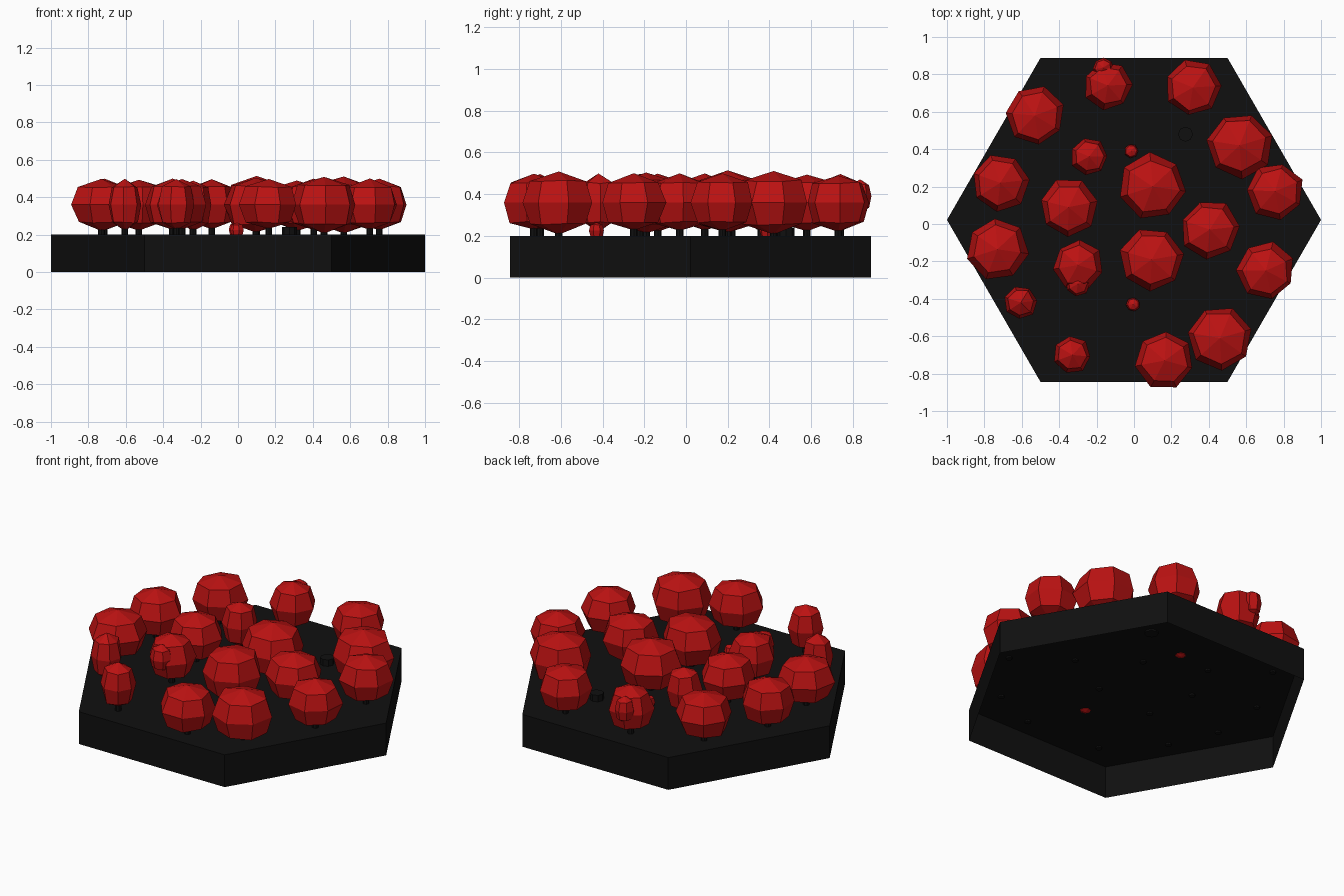
import bpy, bmesh, math, random

if "Cube" in bpy.data.objects:
    bpy.data.objects.remove(bpy.data.objects["Cube"])

random.seed(4)


def material(name, rgb):
    m = bpy.data.materials.new(name)
    m.diffuse_color = (*rgb, 1)
    m.use_nodes = True
    m.node_tree.nodes["Principled BSDF"].inputs["Base Color"].default_value = m.diffuse_color
    return m


black = material("black", (0.005, 0.005, 0.005))
red = material("red", (0.5, 0.006, 0.006))


def add_object(name, bm, mat):
    bmesh.ops.recalc_face_normals(bm, faces=bm.faces)
    me = bpy.data.meshes.new(name)
    bm.to_mesh(me)
    bm.free()
    me.materials.append(mat)
    ob = bpy.data.objects.new(name, me)
    bpy.context.collection.objects.link(ob)
    return ob


def crown(name, x, y, z, r, h):
    # seven-sided faceted ball: poles, two rings and an equator
    bm = bmesh.new()
    bmesh.ops.create_uvsphere(bm, u_segments=7, v_segments=4, radius=1)
    turn = random.uniform(0, math.tau)
    c, s = math.cos(turn), math.sin(turn)
    for v in bm.verts:
        px, py, pz = v.co
        wide = 1.12 if 0.3 < abs(pz) < 0.9 else 1.0
        wide *= r * random.uniform(0.95, 1.04)
        v.co = (x + (px * c - py * s) * wide,
                y + (px * s + py * c) * wide,
                z + pz * h * random.uniform(0.94, 1.03))
    return add_object(name, bm, red)


def post(name, x, y, z0, z1, r, sides=8):
    bm = bmesh.new()
    bmesh.ops.create_cone(bm, cap_ends=True, segments=sides,
                          radius1=r, radius2=r, depth=z1 - z0)
    bmesh.ops.translate(bm, verts=bm.verts, vec=(x, y, (z0 + z1) / 2))
    return add_object(name, bm, black)


# hexagonal ground tile, open underneath
bm = bmesh.new()
rings = [[bm.verts.new((math.cos(math.radians(60 * i)),
                        0.022 + math.sin(math.radians(60 * i)), z))
          for i in range(6)] for z in (0, 0.2)]
for i in range(6):
    j = (i + 1) % 6
    bm.faces.new((rings[0][i], rings[0][j], rings[1][j], rings[1][i]))
bm.faces.new(rings[1])
add_object("ground_tile", bm, black)

# trees: x, y, crown radius
trees = [
    (-.53, .58, .16), (-.14, .74, .13), (.315, .73, .155), (.565, .42, .178),
    (.755, .175, .155), (-.715, .22, .155), (-.24, .36, .1), (.1, .2, .18),
    (-.35, .09, .155), (.405, -.03, .16), (-.73, -.135, .165),
    (-.3, -.22, .135), (.095, -.19, .175), (.705, -.25, .155),
    (-.605, -.42, .09), (.46, -.61, .178), (.165, -.73, .157), (-.33, -.7, .1),
]
for n, (x, y, r) in enumerate(trees, 1):
    crown(f"tree_crown_{n}", x, y, 0.36, r, 0.15 if r > 0.17 else 0.137)
    post(f"tree_trunk_{n}", x, y, 0.19, 0.28, 0.018)

# side tufts growing out of two crowns
for n, (x, y, r) in enumerate([(-.3, -.32, .068), (-.165, .835, .055)], 1):
    crown(f"side_tuft_{n}", x, y, 0.39, r, 0.08)

# low bushes sunk into the ground
for n, (x, y) in enumerate([(-.015, .39), (-.005, -.43)], 1):
    crown(f"low_bush_{n}", x, y, 0.225, 0.038, 0.04)

# dark stump
post("stump", .275, .48, 0.19, 0.24, 0.04)
